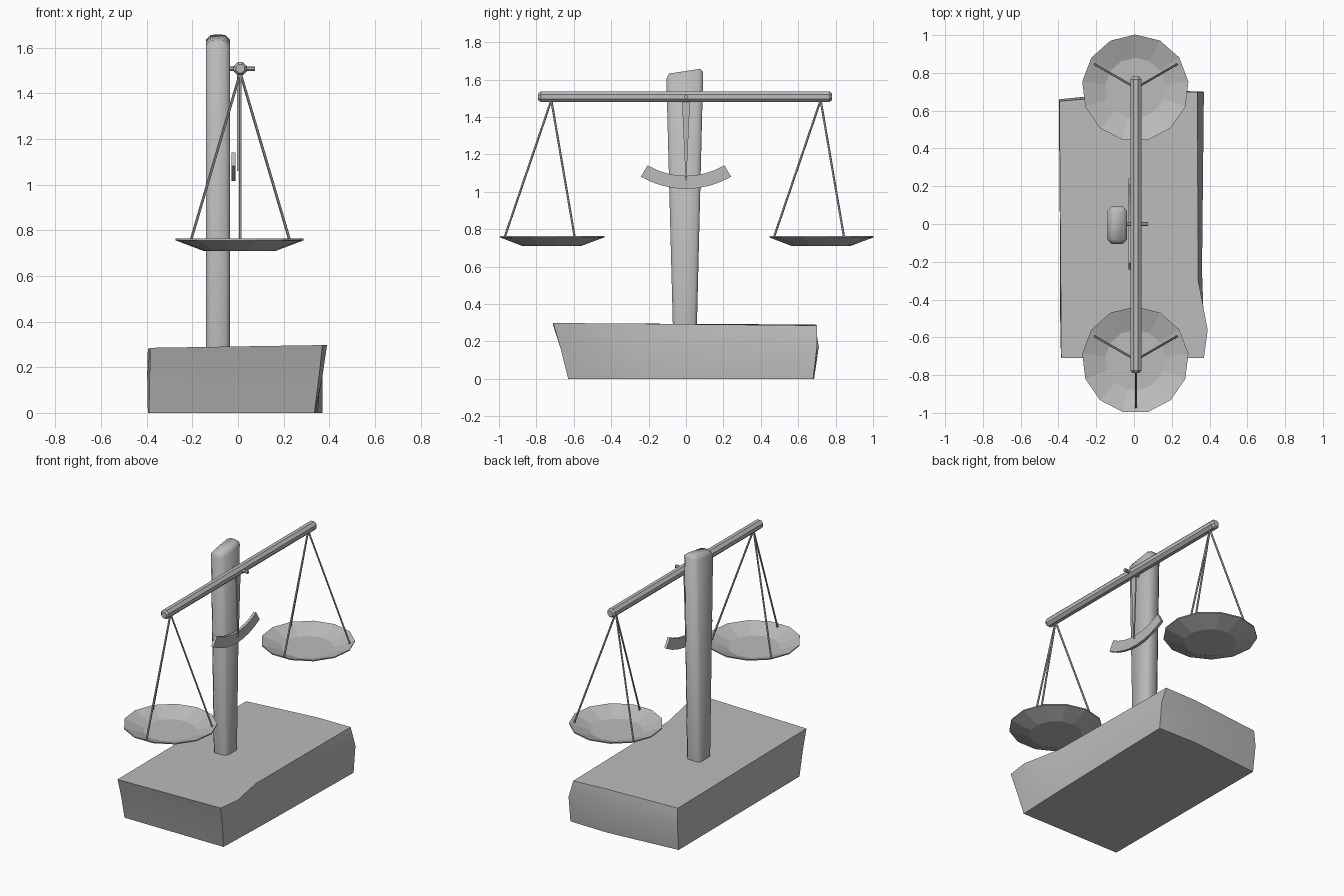
import bpy, bmesh, math
from mathutils import Vector

if "Cube" in bpy.data.objects:
    bpy.data.objects.remove(bpy.data.objects["Cube"], do_unlink=True)

GREY = (0.5, 0.5, 0.5, 1)
metal = bpy.data.materials.new("plain grey")
metal.use_nodes = True
metal.diffuse_color = GREY
metal.node_tree.nodes["Principled BSDF"].inputs["Base Color"].default_value = GREY

BEAM_X, BEAM_Z, PAN_Y = 0.01, 1.508, 0.72


def loft(name, rings, smooth=30):
    """Skin a stack of equal-length rings and cap both ends."""
    bm = bmesh.new()
    loops = [[bm.verts.new(p) for p in ring] for ring in rings]
    n = len(loops[0])
    for a, b in zip(loops, loops[1:]):
        for i in range(n):
            j = (i + 1) % n
            bm.faces.new((a[i], a[j], b[j], b[i]))
    bm.faces.new(loops[0][::-1])
    bm.faces.new(loops[-1])
    bmesh.ops.recalc_face_normals(bm, faces=bm.faces)
    mesh = bpy.data.meshes.new(name)
    bm.to_mesh(mesh)
    bm.free()
    mesh.materials.append(metal)
    obj = bpy.data.objects.new(name, mesh)
    bpy.context.collection.objects.link(obj)
    if smooth:
        bpy.ops.object.select_all(action='DESELECT')
        obj.select_set(True)
        bpy.context.view_layer.objects.active = obj
        bpy.ops.object.shade_smooth_by_angle(angle=math.radians(smooth))
    return obj


def rod(name, start, end, stations, sides):
    """Round rod; stations are (distance from start, radius)."""
    start, end = Vector(start), Vector(end)
    axis = (end - start).normalized()
    u = axis.orthogonal().normalized()
    v = axis.cross(u)
    rings = []
    for d, r in stations:
        angles = [math.tau * (i + 0.5) / sides for i in range(sides)]
        rings.append([start + axis * d + (u * math.cos(a) + v * math.sin(a)) * r
                      for a in angles])
    return loft(name, rings)


def plain_rod(name, start, end, radius, sides=6):
    length = (Vector(end) - Vector(start)).length
    return rod(name, start, end, [(0, radius), (length, radius)], sides)


# Roughly hewn base block: front left, front right, bulge, notch, back corners
bottom = [(-0.39, -0.63, 0), (0.335, -0.63, 0), (0.34, -0.5, 0), (0.35, -0.2, 0),
          (0.37, 0.68, 0), (0.1, 0.685, 0), (-0.395, 0.64, 0)]
middle = [(-0.387, -0.67, 0.16), (0.355, -0.67, 0.16), (0.37, -0.53, 0.16), (0.36, -0.25, 0.16),
          (0.37, 0.7, 0.17), (0.1, 0.71, 0.17), (-0.398, 0.66, 0.17)]
top = [(-0.385, -0.71, 0.285), (0.37, -0.71, 0.297), (0.39, -0.56, 0.297), (0.34, -0.3, 0.295),
       (0.335, 0.7, 0.285), (0.1, 0.69, 0.29), (-0.395, 0.65, 0.28)]
loft("base", [bottom, middle, top])


# Post: chamfered section, widening upwards, with a slanted top
def post_ring(x0, x1, y0, y1, c, z0, z1):
    outline = [(x0 + c, y0), (x1 - c, y0), (x1, y0 + c), (x1, y1 - c),
               (x1 - c, y1), (x0 + c, y1), (x0, y1 - c), (x0, y0 + c)]
    return [(x, y, z0 + (z1 - z0) * (y - y0) / (y1 - y0)) for x, y in outline]


loft("post", [post_ring(-0.14, -0.036, -0.07, 0.058, 0.018, 0.27, 0.27),
              post_ring(-0.14, -0.036, -0.105, 0.092, 0.022, 1.605, 1.64),
              post_ring(-0.12, -0.056, -0.09, 0.076, 0.015, 1.632, 1.657)], 50)

# Balance beam with chamfered ends, and its pivot pin
rod("beam", (BEAM_X, -0.79, BEAM_Z), (BEAM_X, 0.78, BEAM_Z),
    [(0, 0.02), (0.014, 0.031), (1.556, 0.031), (1.57, 0.02)], 8)
plain_rod("pivot_pin", (-0.05, 0, BEAM_Z), (0.075, 0, BEAM_Z), 0.011, 8)

# Tapering pointer hanging from the beam
loft("pointer", [[(x, -0.022, 1.5), (x, 0.022, 1.5), (x, 0.002, 1.06), (x, -0.002, 1.06)]
                 for x in (-0.004, 0.004)], 0)

# Curved gauge plate behind the pointer
gauge_angles = [math.radians(-30.5 + 61 * i / 8) for i in range(9)]
loft("gauge", [[(x, r * math.sin(a), 1.49 - r * math.cos(a))
                for x, r in ((-0.028, 0.405), (-0.01, 0.405), (-0.01, 0.475), (-0.028, 0.475))]
               for a in gauge_angles], 0)

# Pans, each hung from three wires
SIDES = 13
for side, y in (("front", -PAN_Y), ("back", PAN_Y)):
    rings = []
    for r, z in ((0.16, 0.71), (0.283, 0.756), (0.283, 0.763), (0.16, 0.718)):
        rings.append([(BEAM_X - 0.003 + r * math.sin(math.tau * i / SIDES),
                       y + r * math.cos(math.tau * i / SIDES), z) for i in range(SIDES)])
    loft(side + "_pan", rings, 0)
    for k, degrees in enumerate((30, 150, 270)):
        a = math.radians(degrees)
        foot = (BEAM_X + 0.252 * math.cos(a), y + 0.252 * math.sin(a), 0.75)
        plain_rod(f"{side}_wire_{k + 1}", (BEAM_X, y, 1.49), foot, 0.006)
